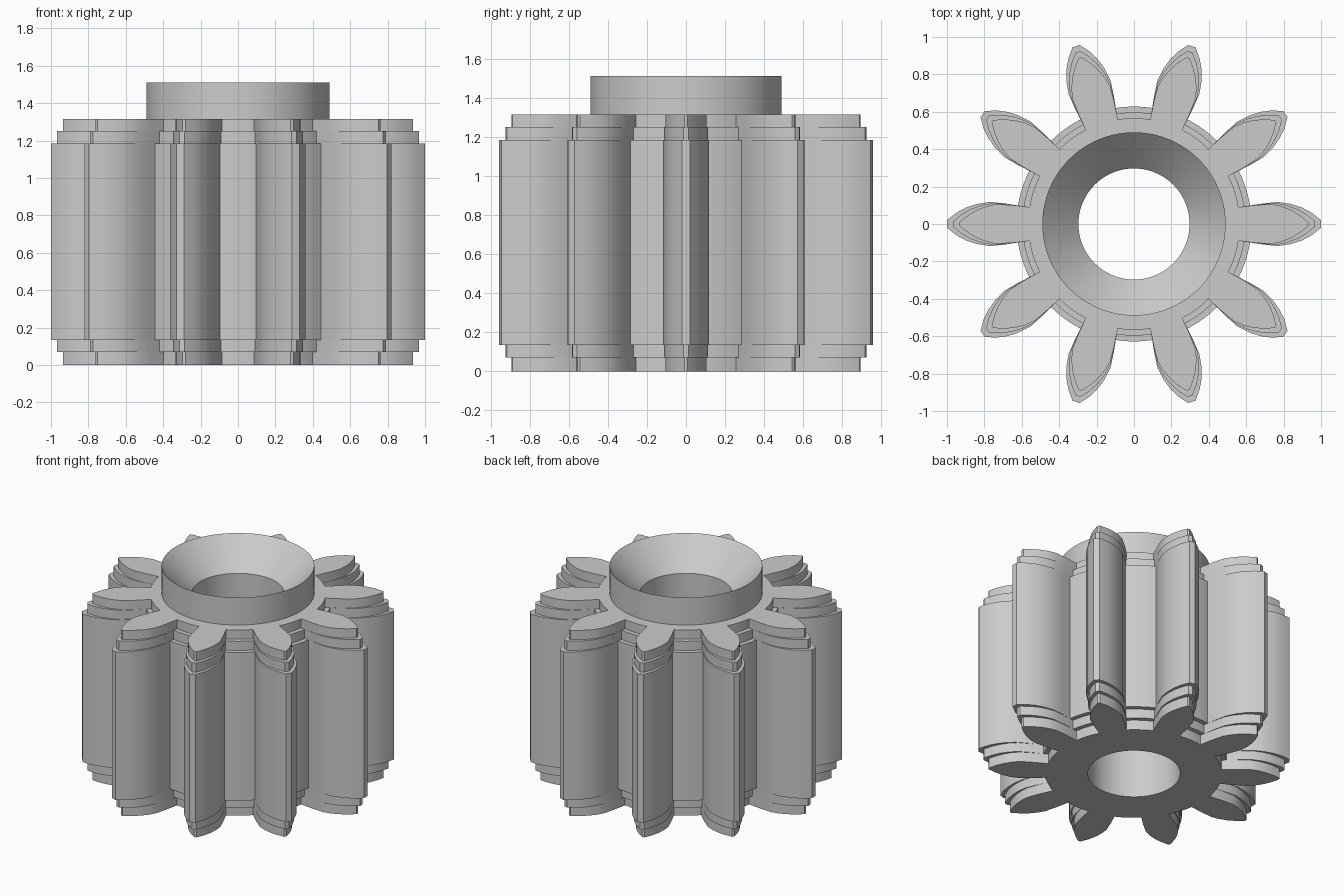
import bpy, bmesh
from math import radians, cos, sin

cube = bpy.data.objects.get("Cube")
if cube:
    bpy.data.objects.remove(cube, do_unlink=True)

TEETH = 10
# Half tooth outline as (radial, sideways), tip to root corner
FULL = [(1.0, .02), (.95, .06), (.90, .087), (.84, .107), (.77, .118), (.69, .110), (.62, .099)]
INSET = [(.935, .008), (.89, .045), (.84, .075), (.79, .095), (.74, .106), (.65, .101), (.558, .09)]
# Half sector angles for the round rings, and where the root arc continues
RING_ANGLES = [1, 2.5, 4, 5.5, 7, 8.2, 9.3, 12.5, 16]
ROOT_ANGLES = RING_ANGLES[-2:]


def polar(radius, degrees):
    a = radians(degrees)
    return radius * cos(a), radius * sin(a)


def repeat_sector(half):
    """Mirror a half sector and repeat it around the axis."""
    sector = [(u, -v) for u, v in reversed(half)] + half
    points = []
    for i in range(TEETH):
        a = radians(360 / TEETH * i)
        points += [(u * cos(a) - v * sin(a), u * sin(a) + v * cos(a)) for u, v in sector]
    return points


def toothed(flank, root):
    return repeat_sector(flank + [polar(root, a) for a in ROOT_ANGLES])


def circle(radius):
    return repeat_sector([polar(radius, a) for a in RING_ANGLES])


full = toothed(FULL, .628)
small = toothed(INSET, .566)
middle = [((a + c) / 2, (b + d) / 2) for (a, b), (c, d) in zip(full, small)]
bore, collar = circle(.297), circle(.49)

# Stacked outlines: stepped toothed body, collar, conical mouth, bore
levels = [(bore, 0), (small, 0), (small, .07), (middle, .07), (middle, .135),
          (full, .135), (full, 1.185), (middle, 1.185), (middle, 1.25),
          (small, 1.25), (small, 1.315), (collar, 1.315), (collar, 1.51),
          (bore, 1.315)]

bm = bmesh.new()
rings = [[bm.verts.new((x, y, z)) for x, y in outline] for outline, z in levels]
for lower, upper in zip(rings, rings[1:] + rings[:1]):
    for i in range(len(lower)):
        j = (i + 1) % len(lower)
        bm.faces.new((lower[i], lower[j], upper[j], upper[i]))
bmesh.ops.recalc_face_normals(bm, faces=bm.faces)

mesh = bpy.data.meshes.new("gear_body")
bm.to_mesh(mesh)
bm.free()
gear = bpy.data.objects.new("gear_body", mesh)
bpy.context.collection.objects.link(gear)

# Plain grey
grey = bpy.data.materials.new("light_grey")
grey.use_nodes = True
colour = (.6, .6, .6, 1)
grey.diffuse_color = colour
grey.node_tree.nodes["Principled BSDF"].inputs["Base Color"].default_value = colour
mesh.materials.append(grey)

bpy.ops.object.select_all(action='DESELECT')
gear.select_set(True)
bpy.context.view_layer.objects.active = gear
bpy.ops.object.shade_smooth_by_angle(angle=radians(30))
